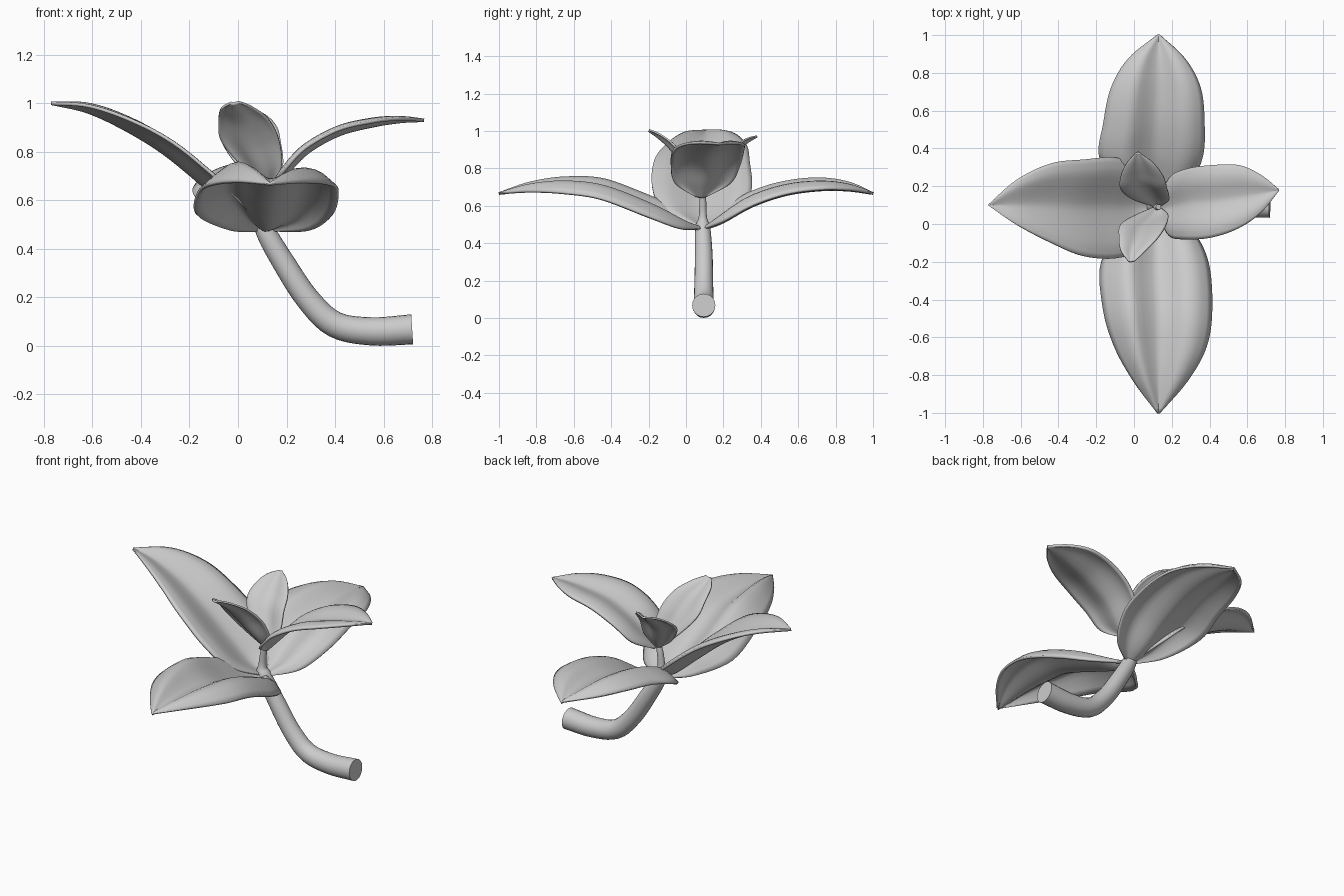
import bpy, bmesh, math
from mathutils import Vector

if "Cube" in bpy.data.objects:
    bpy.data.objects.remove(bpy.data.objects["Cube"])


def spline(vals, t):
    """Catmull-Rom through a list of tuples, t in 0..1."""
    f = t * (len(vals) - 1)
    i = min(int(f), len(vals) - 2)
    u = f - i
    b, c = Vector(vals[i]), Vector(vals[i + 1])
    a = Vector(vals[i - 1]) if i > 0 else 2 * b - c
    d = Vector(vals[i + 2]) if i + 2 < len(vals) else 2 * c - b
    return 0.5 * (2 * b + (c - a) * u + (2 * a - 5 * b + 4 * c - d) * u * u
                  + (3 * b - a - 3 * c + d) * u ** 3)


def finish(name, bm):
    bmesh.ops.recalc_face_normals(bm, faces=bm.faces)
    me = bpy.data.meshes.new(name)
    bm.to_mesh(me)
    bm.free()
    ob = bpy.data.objects.new(name, me)
    bpy.context.collection.objects.link(ob)
    bpy.ops.object.select_all(action='DESELECT')
    ob.select_set(True)
    bpy.context.view_layer.objects.active = ob
    bpy.ops.object.shade_smooth_by_angle(angle=math.radians(45))
    return ob


def leaf(name, rows, side, section, thick=0.014, n=36, m=20):
    """rows: (x, y, z, width on -side, width on +side); section: lift across the blade."""
    side = Vector(side)
    sec = [(s, 0) for s in section]
    full = max(r[3] for r in rows)
    bm = bmesh.new()
    grid = []
    for i in range(n + 1):
        t = i / n
        p = spline(rows, t)
        tan = (spline(rows, min(t + .02, 1)) - spline(rows, max(t - .02, 0)))
        nor = Vector(tan[:3]).cross(side).normalized()
        if nor.z < 0:
            nor.negate()
        row = []
        for j in range(m + 1):
            s = j / m * 2 - 1
            w = max(p[4] if s > 0 else p[3], 0.002)
            lift = spline(sec, j / m)[0] * min(w / full, 1)
            row.append(bm.verts.new(Vector(p[:3]) + side * s * w + nor * lift))
        grid.append(row)
    for a, b in zip(grid, grid[1:]):
        for j in range(m):
            bm.faces.new((a[j], a[j + 1], b[j + 1], b[j]))
    ob = finish(name, bm)
    mod = ob.modifiers.new("thickness", 'SOLIDIFY')
    mod.thickness = thick
    mod.offset = 0
    return ob


def tube(name, rows, n=40, sides=20):
    """rows: (x, y, z, radius), path lying in the xz plane."""
    bm = bmesh.new()
    rings = []
    for i in range(n + 1):
        t = i / n
        p = spline(rows, t)
        tan = spline(rows, min(t + .02, 1)) - spline(rows, max(t - .02, 0))
        v = Vector(tan[:3]).cross((0, 1, 0)).normalized()
        rings.append([bm.verts.new(Vector(p[:3]) + p[3] * (
            Vector((0, 1, 0)) * math.cos(k * math.tau / sides)
            + v * math.sin(k * math.tau / sides))) for k in range(sides)])
    for a, b in zip(rings, rings[1:]):
        for k in range(sides):
            l = (k + 1) % sides
            bm.faces.new((a[k], a[l], b[l], b[k]))
    bm.faces.new(rings[0])
    bm.faces.new(rings[-1])
    return finish(name, bm)


X, Y = (1, 0, 0), (0, 1, 0)

# Curved stem, thinning out above the lower leaves
tube("stem", [(.718, .095, .068, .062), (.55, .095, .060, .058), (.40, .095, .088, .054),
              (.29, .095, .19, .050), (.19, .095, .34, .047), (.11, .09, .48, .040),
              (.10, .09, .54, .022), (.11, .09, .63, .018), (.13, .09, .70, .014)])

# Two broad arching leaves with a soft groove down the middle
leaf("broad_leaf_front", [(.11, .08, .475, .03, .03), (.12, -.03, .485, .16, .18),
                          (.12, -.2, .55, .29, .27), (.13, -.45, .645, .29, .28),
                          (.13, -.65, .675, .23, .25), (.13, -.83, .68, .13, .15),
                          (.13, -1, .665, .002, .002)], X,
     [-.01, .055, .095, .045, .005, .025, .06, .05, -.01])
leaf("broad_leaf_back", [(.11, .10, .475, .03, .03), (.11, .2, .51, .17, .17),
                         (.11, .36, .595, .29, .25), (.12, .54, .655, .28, .25),
                         (.13, .72, .68, .25, .22), (.13, .87, .68, .16, .14),
                         (.13, 1, .665, .002, .002)], X,
     [.025, .06, .075, .035, .005, .025, .06, .055, .01])

# Long raised leaf on the left and shorter one on the right, both cupped
leaf("raised_leaf_left", [(.10, .09, .48, .03, .03), (0, .09, .54, .21, .20),
                          (-.13, .09, .65, .27, .26), (-.30, .09, .79, .26, .25),
                          (-.46, .10, .89, .20, .22), (-.62, .10, .965, .11, .14),
                          (-.77, .10, 1.0, .002, .002)], Y,
     [.06, .06, .04, .015, 0, .015, .04, .06, .05])
leaf("raised_leaf_right", [(.14, .08, .645, .03, .03), (.20, .09, .71, .15, .15),
                           (.29, .11, .80, .19, .18), (.42, .12, .872, .19, .19),
                           (.56, .14, .908, .16, .17), (.67, .16, .925, .10, .10),
                           (.766, .18, .93, .002, .002)], Y,
     [.02, .03, .025, .01, 0, .01, .025, .03, .02])

# Two small upright leaves in the centre
cup = [.03, .03, .02, .005, 0, .005, .02, .03, .03]
leaf("inner_leaf_front", [(.12, .08, .66, .02, .02), (.10, .03, .73, .085, .08),
                          (.05, -.03, .83, .12, .12), (.02, -.09, .91, .10, .11),
                          (-.01, -.15, .965, .06, .075), (-.02, -.2, 1.0, .01, .025)],
     X, cup, .01)
leaf("inner_leaf_back", [(.12, .10, .66, .02, .02), (.10, .15, .73, .10, .085),
                         (.06, .21, .83, .13, .115), (.045, .27, .89, .115, .11),
                         (.03, .33, .94, .07, .075), (.02, .38, .97, .01, .01)],
     X, cup, .01)
